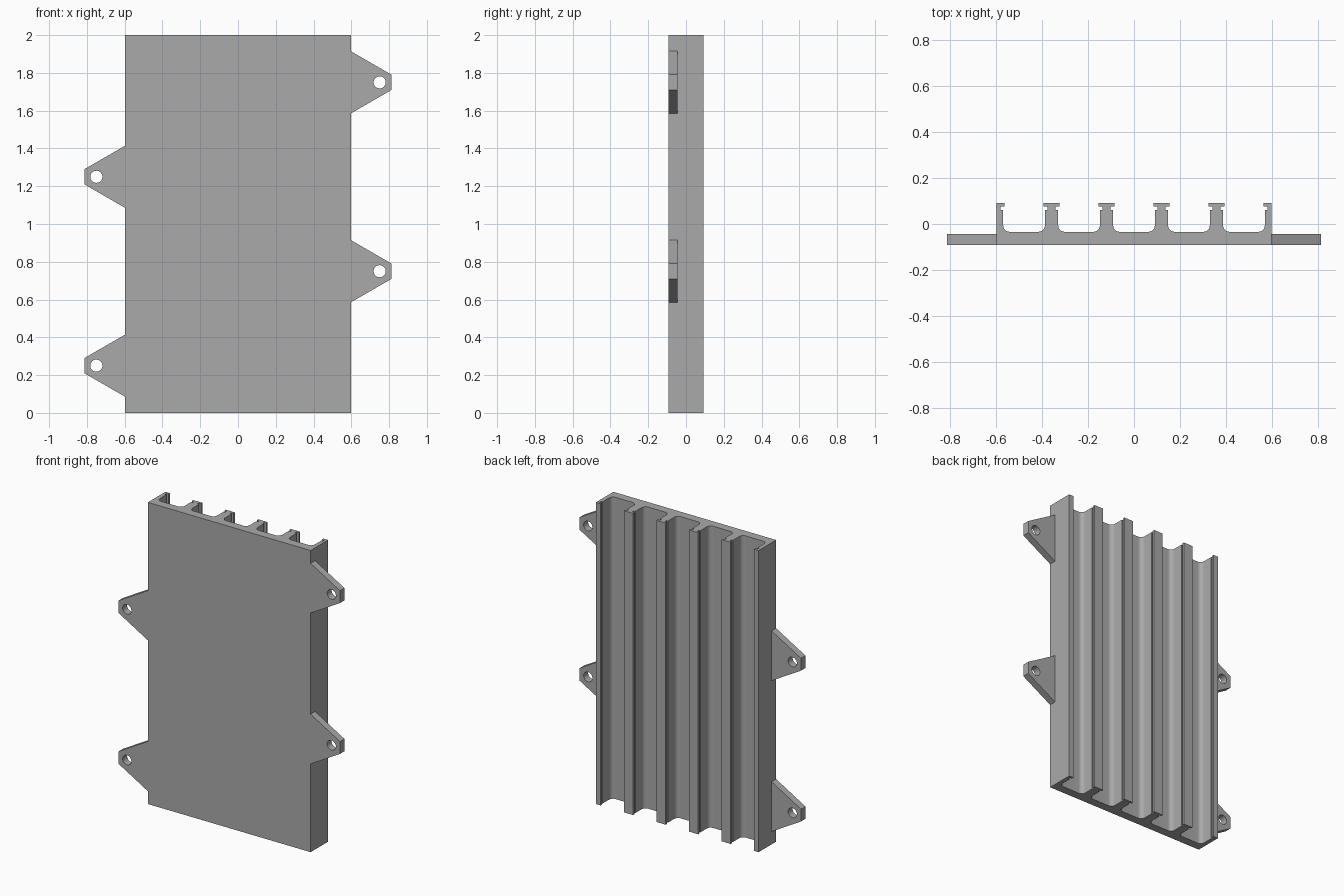
import bpy, bmesh, math
from mathutils import Vector

cube = bpy.data.objects.get("Cube")
if cube:
    bpy.data.objects.remove(cube, do_unlink=True)

HALF_W, HALF_D, HEIGHT = 0.597, 0.0915, 2.0
CHANNELS = 5
PITCH = 2 * HALF_W / CHANNELS
FLOOR = -0.034
FILLET = 0.028

metal = bpy.data.materials.new("grey metal")
metal.use_nodes = True
grey = (0.4, 0.4, 0.4, 1)
metal.diffuse_color = grey
metal.node_tree.nodes["Principled BSDF"].inputs["Base Color"].default_value = grey


def extruded(name, loops, direction):
    """Fill the outline (with any hole loops inside it) and extrude it."""
    bm = bmesh.new()
    edges = []
    for pts in loops:
        verts = [bm.verts.new(p) for p in pts]
        edges += [bm.edges.new((v, verts[i - 1])) for i, v in enumerate(verts)]
    if len(loops) == 1:
        bm.faces.new(verts)
    else:
        bmesh.ops.triangle_fill(bm, edges=edges, use_beauty=True)
    res = bmesh.ops.extrude_face_region(bm, geom=bm.faces[:], use_keep_orig=True)
    moved = [g for g in res["geom"] if isinstance(g, bmesh.types.BMVert)]
    bmesh.ops.translate(bm, verts=moved, vec=Vector(direction))
    bmesh.ops.recalc_face_normals(bm, faces=bm.faces[:])
    mesh = bpy.data.meshes.new(name)
    bm.to_mesh(mesh)
    bm.free()
    mesh.materials.append(metal)
    obj = bpy.data.objects.new(name, mesh)
    bpy.context.collection.objects.link(obj)
    bpy.ops.object.select_all(action="DESELECT")
    bpy.context.view_layer.objects.active = obj
    obj.select_set(True)
    bpy.ops.object.shade_smooth_by_angle(angle=math.radians(30))
    return obj


# Right side of one T-slotted rib, from its head down to the channel floor
STEM = 0.029
rib_side = [(0.034, HALF_D), (0.034, 0.077), (0.018, 0.077),
            (0.018, 0.061), (STEM, 0.061)]
for i in range(9):
    a = math.pi + i * math.pi / 16
    rib_side.append((STEM + FILLET + FILLET * math.cos(a),
                     FLOOR + FILLET + FILLET * math.sin(a)))

# Panel cross-section: flat front, ribs and rounded channels on the back
section = [(-HALF_W, -HALF_D), (-HALF_W, HALF_D)]
for c in range(CHANNELS):
    x0 = -HALF_W + c * PITCH
    section += [(x0 + x, y) for x, y in rib_side]
    section += [(x0 + PITCH - x, y) for x, y in reversed(rib_side)]
section += [(HALF_W, HALF_D), (HALF_W, -HALF_D)]
extruded("ribbed_panel", [[(x, y, 0) for x, y in section]], (0, 0, HEIGHT))


# Tapered mounting tabs with a screw hole, staggered between the two sides
def tab(name, side, z):
    half = [(HALF_W, 0.165), (0.812, 0.041)]
    outline = half + [(x, -h) for x, h in reversed(half)]
    hole = [(0.75 + 0.032 * math.cos(t * math.pi / 16),
             0.032 * math.sin(t * math.pi / 16)) for t in range(32)]
    loops = [[(side * x, -HALF_D, z + h) for x, h in pts] for pts in (outline, hole)]
    extruded(name, loops, (0, 0.047, 0))


for label, level in (("lower", 0), ("upper", 1)):
    tab(label + "_right_tab", -1, level + 0.25)
    tab(label + "_left_tab", 1, level + 0.75)
